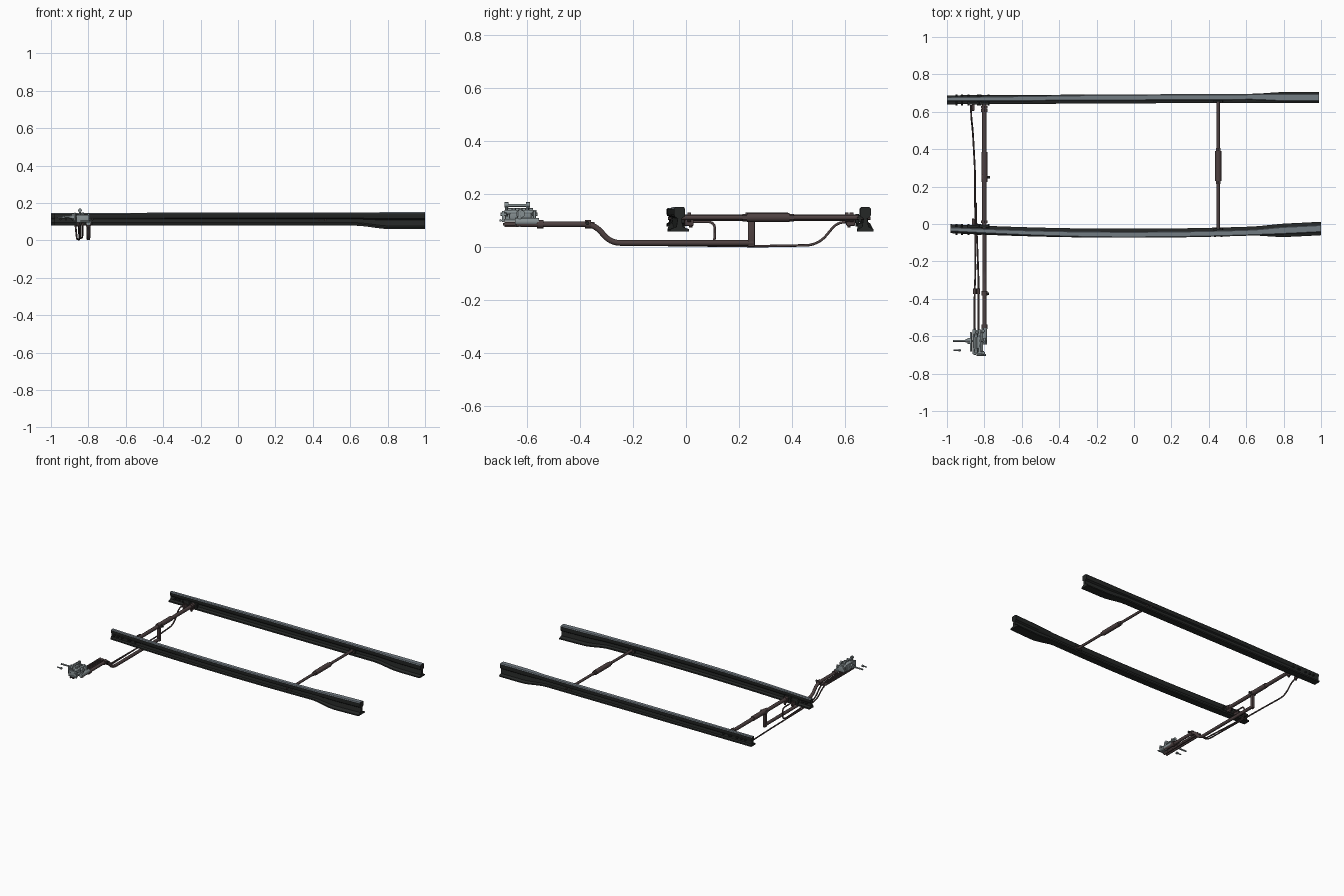
import bpy, bmesh, math
from mathutils import Vector, Matrix

if "Cube" in bpy.data.objects:
    bpy.data.objects.remove(bpy.data.objects["Cube"])

def material(name, r, g, b):
    m = bpy.data.materials.new(name)
    m.diffuse_color = (r, g, b, 1)
    m.use_nodes = True
    m.node_tree.nodes["Principled BSDF"].inputs["Base Color"].default_value = m.diffuse_color
    return m

DARK = material("dark iron", 0.018, 0.02, 0.019)
STEEL = material("worn steel", 0.17, 0.20, 0.225)
BROWN = material("rusty brown", 0.075, 0.052, 0.052)
GREY = material("light grey metal", 0.24, 0.28, 0.29)

def finish(name, bm, mats, smooth=True):
    bmesh.ops.recalc_face_normals(bm, faces=bm.faces)
    me = bpy.data.meshes.new(name)
    bm.to_mesh(me)
    bm.free()
    ob = bpy.data.objects.new(name, me)
    bpy.context.collection.objects.link(ob)
    for m in mats:
        me.materials.append(m)
    if smooth:
        bpy.ops.object.select_all(action='DESELECT')
        ob.select_set(True)
        bpy.context.view_layer.objects.active = ob
        bpy.ops.object.shade_smooth_by_angle(angle=math.radians(35))
    return ob

def box(name, c, s, mat, bevel=0.0):
    bm = bmesh.new()
    bmesh.ops.create_cube(bm, size=1, matrix=Matrix.Translation(c) @ Matrix.Diagonal((*s, 1)))
    if bevel:
        bmesh.ops.bevel(bm, geom=bm.edges[:], offset=bevel, segments=2, affect='EDGES', profile=0.5)
    return finish(name, bm, [mat], bevel > 0)

def cyl(name, a, b, r, mat, n=16):
    a, b = Vector(a), Vector(b)
    d = b - a
    rot = d.to_track_quat('Z', 'Y').to_matrix().to_4x4()
    bm = bmesh.new()
    bmesh.ops.create_cone(bm, cap_ends=True, segments=n, radius1=r, radius2=r, depth=d.length,
                          matrix=Matrix.Translation((a + b) / 2) @ rot)
    return finish(name, bm, [mat])

def pipe(name, pts, r, mat, fillet=0.03, n=14):
    # tube along a path with rounded corners
    P = [Vector(p) for p in pts]
    path = [P[0]]
    for a, b, c in zip(P, P[1:], P[2:]):
        f = min(fillet, (a - b).length * 0.48, (c - b).length * 0.48)
        s, e = b + (a - b).normalized() * f, b + (c - b).normalized() * f
        path += [s.lerp(b, t / 6).lerp(b.lerp(e, t / 6), t / 6) for t in range(7)]
    path.append(P[-1])
    bm = bmesh.new()
    rings = []
    for i, p in enumerate(path):
        d = (path[min(i + 1, len(path) - 1)] - path[max(i - 1, 0)]).normalized()
        u = (Vector((1, 0, 0)) - d * d.x).normalized()
        v = d.cross(u)
        rings.append([bm.verts.new(p + r * (u * math.cos(k * math.tau / n) + v * math.sin(k * math.tau / n)))
                      for k in range(n)])
    for A, B in zip(rings, rings[1:]):
        for k in range(n):
            bm.faces.new((A[k], A[(k + 1) % n], B[(k + 1) % n], B[k]))
    bm.faces.new(rings[0])
    bm.faces.new(rings[-1])
    return finish(name, bm, [mat])

# Point rails: low blade section blending into a full rail section
BLADE = [(-.027, .083), (.021, .083), (.021, .093), (.012, .099), (.010, .118), (.019, .123), (.021, .129),
         (.021, .148), (.016, .153), (-.008, .153), (-.013, .148), (-.013, .129), (-.010, .123), (-.006, .118),
         (-.008, .099), (-.027, .093)]
FULL = [(-.034, .064), (.034, .064), (.034, .072), (.012, .081), (.007, .112), (.019, .120), (.021, .126),
        (.021, .149), (.016, .155), (-.016, .155), (-.021, .149), (-.021, .126), (-.019, .120), (-.007, .112),
        (-.012, .081), (-.034, .072)]

def rail(name, x0, x1, yfun, side, fw):
    bm = bmesh.new()
    N = 60
    rings = []
    for i in range(N + 1):
        x = x0 + (x1 - x0) * i / N
        t = min(max((x - 0.62) / 0.2, 0), 1)
        t = t * t * (3 - 2 * t)
        plane = 0.008 * min(max((-0.2 - x) / 0.8, 0), 1)     # head planed toward the tip
        ring = []
        for k, (p, q) in enumerate(zip(BLADE, FULL)):
            y = p[0] + (q[0] * (fw if abs(q[0]) > .03 else 1) - p[0]) * t
            z = p[1] + (q[1] - p[1]) * t
            if 5 <= k <= 8:
                y -= plane
            if 7 <= k <= 10:
                z -= plane * 0.4
            ring.append(bm.verts.new((x, yfun(x) + side * y, z)))
        rings.append(ring)
    n = len(BLADE)
    for A, B in zip(rings, rings[1:]):
        for k in range(n):
            f = bm.faces.new((A[k], A[(k + 1) % n], B[(k + 1) % n], B[k]))
            f.material_index = 1 if k in (7, 8, 9) else 0    # running surface is bare
    bm.faces.new(rings[0])
    bm.faces.new(rings[-1])
    return finish(name, bm, [DARK, STEEL])

def front_y(x):
    a, b, c = -0.98, 0.2, 1.0
    return (-.028 * (x - b) * (x - c) / ((a - b) * (a - c)) - .051 * (x - a) * (x - c) / ((b - a) * (b - c))
            - .024 * (x - a) * (x - b) / ((c - a) * (c - b)))

def back_y(x):
    return 0.672 + 0.005 * x

rail("front_point_rail", -0.98, 1.0, front_y, -1, 1.06)
rail("back_point_rail", -1.0, 0.99, back_y, 1, 0.88)

# Adjustable spreader bar between the rails
cyl("spreader_bar", (.45, -.04, .116), (.45, .662, .116), .009, BROWN)
cyl("spreader_sleeve", (.45, .23, .116), (.45, .39, .116), .0165, BROWN)
for y in (.222, .398):
    cyl("spreader_locknut", (.45, y - .009, .116), (.45, y + .009, .116), .014, BROWN, 6)
for y, s in ((front_y(.45), 1), (back_y(.45), -1)):
    box("spreader_foot", (.45, y + s * .017, .112), (.05, .012, .026), DARK, .002)
    for x in (.433, .467):
        cyl("spreader_bolt", (x, y - s * .022, .113), (x, y + s * .028, .113), .006, BROWN, 6)

# Upper connecting rod at the tips
X = -.80
cyl("connecting_rod", (X, -.03, .116), (X, .65, .116), .0125, BROWN)
cyl("connecting_sleeve", (X, .225, .118), (X, .385, .118), .0165, BROWN)
for y in (.005, .60, .618):
    cyl("rod_nut", (X, y, .116), (X, y + .014, .116), .020, BROWN, 6)

# Drive rod: low under the rail, then cranked up to the machine
pipe("drive_rod", [(X, .255, .02), (X, -.285, .02), (X, -.345, .091), (X, -.64, .091)], .011, BROWN, .04)
box("drive_hanger", (X, .247, .056), (.018, .026, .10), BROWN, .003)
box("drive_hanger_clamp", (X, .25, .116), (.032, .03, .03), BROWN, .004)
cyl("drive_hanger_pin", (X, .25, .116), (X + .03, .25, .116), .007, DARK)
for y in (-.37, -.55):
    cyl("drive_rod_collar", (X, y - .012, .091), (X, y + .012, .091), .0165, BROWN)
cyl("drive_collar_pin", (X - .012, -.372, .095), (X + .026, -.372, .095), .007, DARK)

# Two detector rods
pipe("far_detector_rod", [(-.872, .635, .10), (-.87, .57, .098), (-.862, .50, .012), (-.85, .28, .008),
                          (-.848, -.275, .015), (-.852, -.345, .090), (-.852, -.69, .090)], .0048, BROWN, .05)
pipe("near_detector_rod", [(-.845, -.01, .10), (-.845, .11, .10), (-.845, .108, .02), (-.845, .06, .015),
                           (-.832, -.275, .02), (-.832, -.345, .090), (-.832, -.69, .090)], .0048, BROWN, .03)
for x in (-.852, -.832):
    cyl("detector_joint", (x, -.375, .091), (x, -.345, .091), .009, BROWN, 12)
    box("detector_blade", (x, -.53, .090), (.007, .31, .018), BROWN)

# Brackets and bolts fixing the rods to the rail webs
for y0, s in ((front_y(-.85), 1), (back_y(-.85), -1)):
    for x in (-.80, -.86):
        box("rod_bracket", (x, y0 + s * .022, .112), (.052, .014, .036), DARK, .002)
        box("bracket_lug", (x, y0 + s * .046, .098), (.014, .034, .026), BROWN, .003)
        cyl("lug_pin", (x, y0 + s * .052, .078), (x, y0 + s * .052, .118), .006, BROWN, 10)
    for x in (-.95, -.92, -.885, -.835, -.822, -.778):
        cyl("bracket_bolt", (x, y0 - s * .024, .117), (x, y0 + s * .034, .117), .0065, DARK, 6)

# Lock mechanism at the machine end
box("lock_base", (-.835, -.63, .106), (.055, .125, .010), GREY, .002)
box("lock_body", (-.84, -.625, .127), (.042, .085, .036), GREY, .006)
box("lock_side_plate", (-.872, -.63, .130), (.010, .105, .044), GREY, .003)
for y in (-.572, -.690):
    box("lock_end_plate", (-.83, y, .120), (.066, .010, .042), GREY, .002)
    for x in (-.852, -.808):
        cyl("end_plate_bolt", (x, y - .010, .128), (x, y + .012, .128), .007, GREY, 6)
for x in (-.855, -.825):
    cyl("lock_slide", (x, -.685, .136), (x, -.565, .136), .008, GREY)
cyl("lock_cross_pin", (-.968, -.625, .130), (-.79, -.625, .130), .0055, GREY)
for x, r in ((-.89, .018), (-.90, .011), (-.805, .017)):
    cyl("cross_pin_nut", (x, -.625, .130), (x + .012, -.625, .130), r, GREY, 6)
cyl("loose_pin", (-.965, -.675, .127), (-.925, -.675, .127), .004, GREY, 10)
cyl("loose_pin_head", (-.937, -.675, .127), (-.927, -.675, .127), .009, GREY, 6)
cyl("lock_top_bar", (-.845, -.682, .162), (-.845, -.588, .162), .0055, GREY)
for y in (-.678, -.596):
    cyl("top_bar_post", (-.845, y, .12), (-.845, y, .174), .0055, GREY, 10)
    cyl("top_bar_knob", (-.845, y - .008, .164), (-.845, y + .008, .164), .010, GREY, 12)
for y in (-.65, -.625, -.60):
    cyl("lock_stud", (-.83, y, .14), (-.83, y, .153), .008, GREY, 6)
cyl("drive_fork", (X, -.645, .100), (X, -.555, .100), .014, GREY)
cyl("drive_fork_pin", (X, -.628, .080), (X, -.628, .140), .009, GREY, 12)
cyl("machine_tail_bar", (-.842, -.700, .105), (-.792, -.700, .105), .005, GREY, 10)

# Stand exactly on the ground plane
low = min((o.matrix_world @ v.co).z for o in bpy.data.objects if o.type == 'MESH' for v in o.data.vertices)
for o in bpy.data.objects:
    o.location.z -= low
